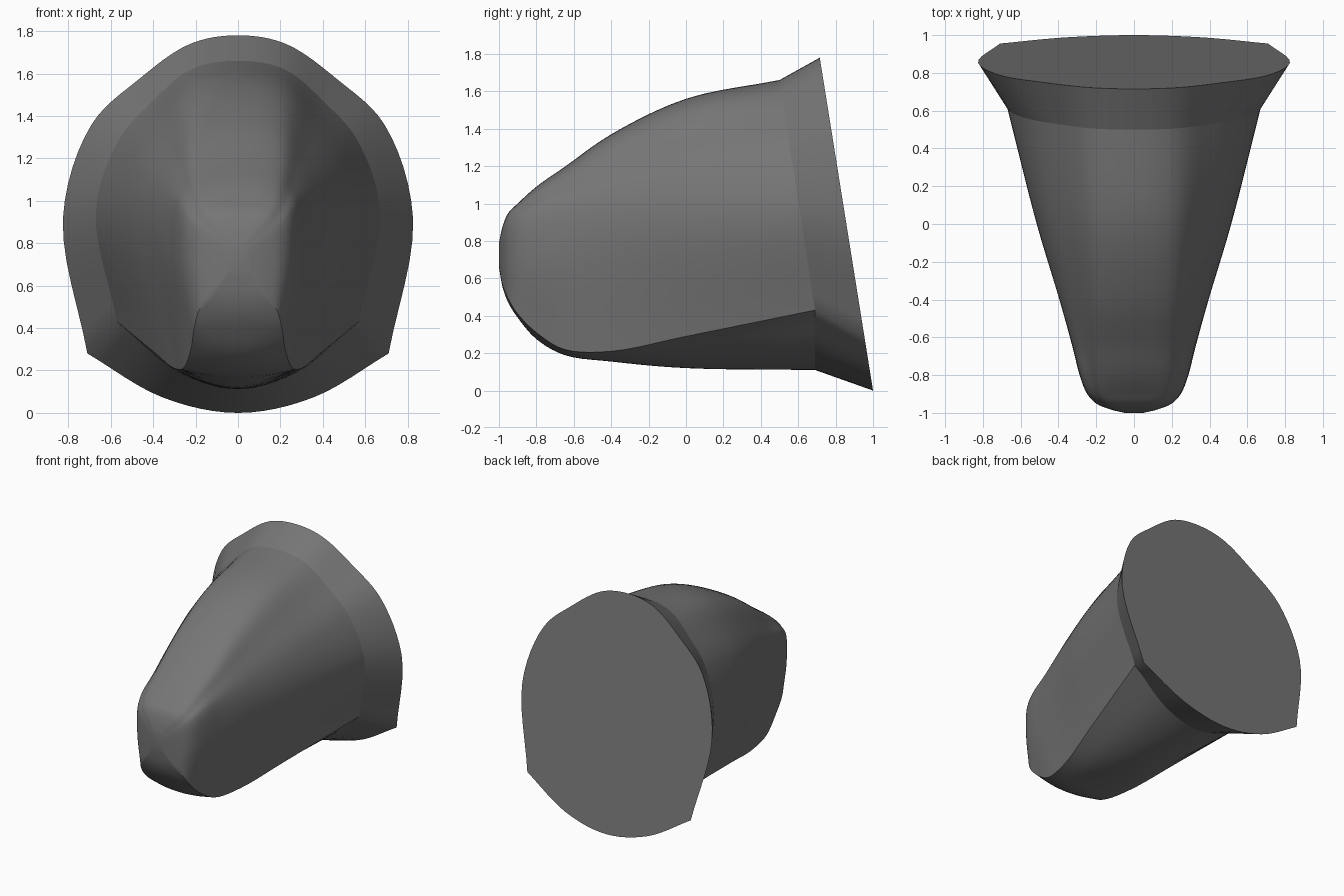
import bpy
import bmesh
import math
from mathutils import Vector

default_cube = bpy.data.objects.get("Cube")
if default_cube:
    bpy.data.objects.remove(default_cube, do_unlink=True)

# Single dark grey material
GREY = (0.18, 0.18, 0.18, 1.0)
grey = bpy.data.materials.new("dark grey")
grey.use_nodes = True
grey.diffuse_color = GREY
shader = grey.node_tree.nodes["Principled BSDF"]
shader.inputs["Base Color"].default_value = GREY


def spline(points, steps):
    """Centripetal curve that passes through every point."""
    ends = [2 * points[0] - points[1], *points, 2 * points[-1] - points[-2]]
    result = []
    for span in zip(ends, ends[1:], ends[2:], ends[3:]):
        knots = [0.0]
        for p, q in zip(span, span[1:]):
            knots.append(knots[-1] + max(math.sqrt((q - p).length), 1e-4))

        def blend(p, q, start, end, t):
            return p + (q - p) * ((t - knots[start]) / (knots[end] - knots[start]))

        for i in range(steps):
            t = knots[1] + (knots[2] - knots[1]) * i / steps
            first = [blend(span[j], span[j + 1], j, j + 1, t) for j in range(3)]
            second = [blend(first[j], first[j + 1], j, j + 2, t) for j in range(2)]
            result.append(blend(second[0], second[1], 1, 2, t))
    return result + [points[-1].copy()]


def half_section(depth, bottom, chine, side, shoulder, ridge, top):
    """Left half of a cross-section, from bottom centre to top centre."""
    low = (chine[0] / 2, bottom + 0.26 * (chine[1] - bottom))
    dx, dz = shoulder[0] - ridge[0], ridge[1] - shoulder[1]
    panel = (ridge[0] + dx / 2 + 0.04 * dz, ridge[1] - dz / 2 + 0.04 * dx)
    outline = [(0, bottom), low, chine, side, shoulder, panel, ridge, (0, top)]
    return [Vector((x, depth(z), z)) for x, z in outline]


def flat(y):
    return lambda z: y


def seam_plane(z):
    return 0.69 - 0.155 * max(0, z - 0.43)


def back_plane(z):
    return 1 - 0.16 * z


def mirrored(points):
    return [Vector((-p.x, p.y, p.z)) for p in reversed(points)]


def full_ring(half, steps=6):
    """Mirror a half section and round it, keeping the lower corners crisp."""
    lower, upper = half[:3], half[2:]
    belly = spline(mirrored(lower)[:-1] + lower, steps)
    dome = spline(upper[:-1] + mirrored(upper), steps)
    return belly[:-1] + dome[:-1]


def loft(name, halves, cap_first, cap_last):
    bm = bmesh.new()
    rings = [[bm.verts.new(p) for p in full_ring(half)] for half in halves]
    for r, s in zip(rings, rings[1:]):
        for i in range(len(r)):
            j = (i + 1) % len(r)
            bm.faces.new((r[i], r[j], s[j], s[i]))
    if cap_first:
        bm.faces.new(rings[0][::-1])
    if cap_last:
        bm.faces.new(rings[-1])
    bmesh.ops.recalc_face_normals(bm, faces=bm.faces[:])
    mesh = bpy.data.meshes.new(name)
    bm.to_mesh(mesh)
    bm.free()
    mesh.materials.append(grey)
    obj = bpy.data.objects.new(name, mesh)
    bpy.context.collection.objects.link(obj)
    bpy.ops.object.select_all(action="DESELECT")
    obj.select_set(True)
    bpy.context.view_layer.objects.active = obj
    bpy.ops.object.shade_smooth_by_angle(angle=math.radians(32))


# Cross-sections from the nose to the seam
seam = half_section(seam_plane, 0.11, (0.57, 0.43), (0.67, 0.95),
                    (0.56, 1.29), (0.22, 1.62), 1.66)
sections = [
    half_section(flat(-1), 0.66, (0.04, 0.67), (0.05, 0.72), (0.045, 0.77), (0.03, 0.785), 0.79),
    half_section(flat(-0.98), 0.55, (0.12, 0.56), (0.13, 0.7), (0.125, 0.82), (0.09, 0.87), 0.88),
    half_section(flat(-0.95), 0.47, (0.18, 0.49), (0.2, 0.7), (0.19, 0.87), (0.14, 0.935), 0.95),
    half_section(flat(-0.9), 0.39, (0.205, 0.41), (0.245, 0.7), (0.235, 0.92), (0.165, 0.985), 1.0),
    half_section(flat(-0.8), 0.275, (0.22, 0.31), (0.285, 0.7), (0.27, 0.97), (0.18, 1.065), 1.09),
    half_section(flat(-0.65), 0.19, (0.25, 0.22), (0.325, 0.75), (0.305, 1.0), (0.2, 1.16), 1.195),
    half_section(flat(-0.4), 0.155, (0.3, 0.21), (0.395, 0.85), (0.37, 1.06), (0.21, 1.33), 1.37),
    half_section(flat(0), 0.12, (0.4, 0.29), (0.515, 0.9), (0.47, 1.16), (0.22, 1.515), 1.56),
    seam,
]

# Tapered body, smoothed lengthwise
lanes = [spline(lane, 5) for lane in zip(*sections)]
loft("tapered_body", [list(half) for half in zip(*lanes)], True, False)

# Flared collar with a flat, tilted back
back = half_section(back_plane, 0, (0.71, 0.28), (0.825, 0.92),
                    (0.69, 1.36), (0.225, 1.74), 1.78)
loft("flared_collar", [seam, back], False, True)
